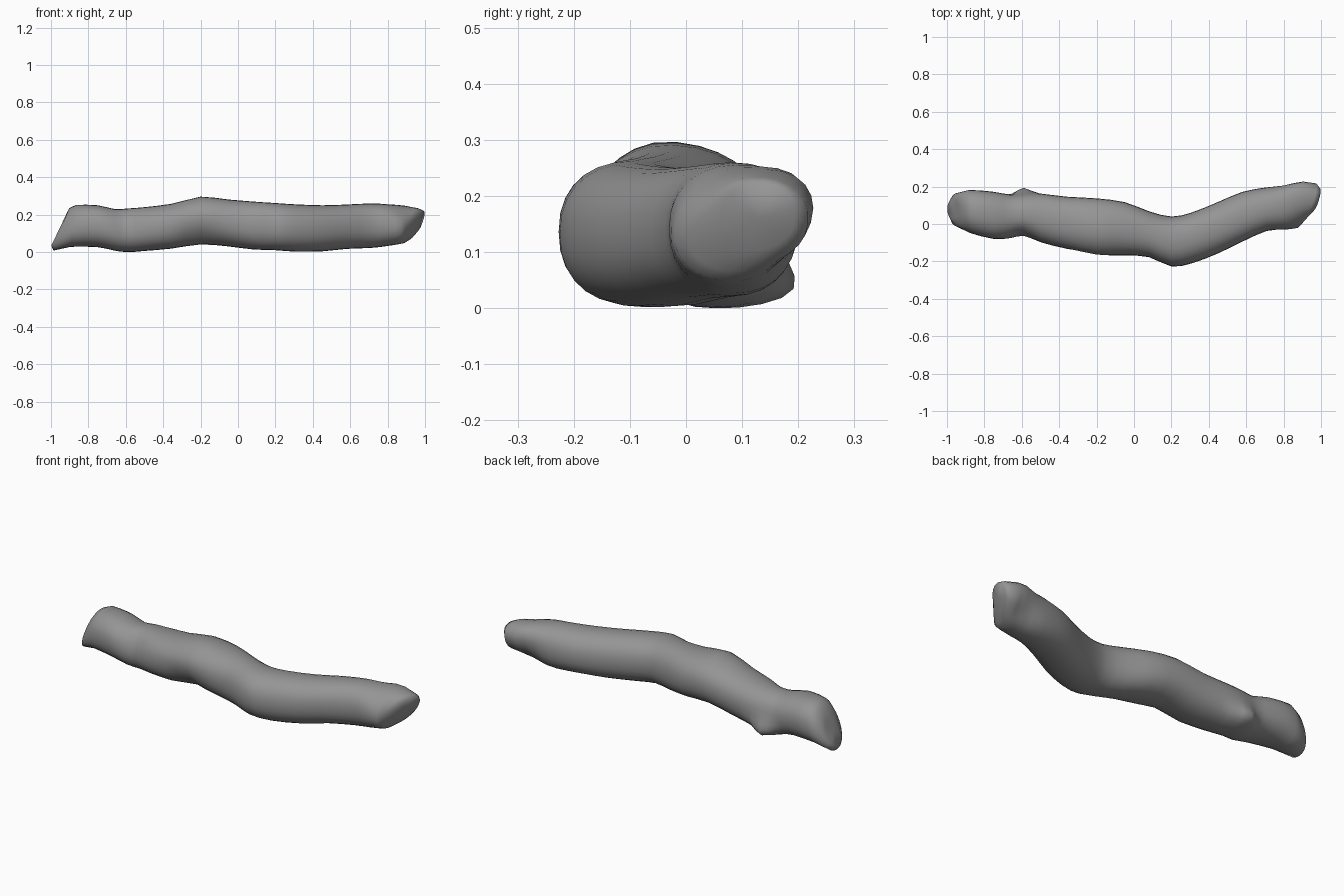
import bpy, bmesh, math
from mathutils import Vector

SIDES = 28

# Cross-sections along the branch: x, y min, y max, z min, z max
SECTIONS = [
    (-0.968, 0.03, 0.13, 0.035, 0.16),
    (-0.945, -0.012, 0.165, 0.008, 0.235),
    (-0.88, -0.047, 0.182, 0.028, 0.252),
    (-0.75, -0.08, 0.172, 0.026, 0.25),
    (-0.66, -0.078, 0.156, 0.008, 0.23),
    (-0.59, -0.068, 0.16, 0.0, 0.233),
    (-0.50, -0.098, 0.162, 0.006, 0.24),
    (-0.36, -0.134, 0.146, 0.018, 0.257),
    (-0.20, -0.172, 0.137, 0.04, 0.286),
    (-0.05, -0.168, 0.117, 0.03, 0.28),
    (0.08, -0.177, 0.068, 0.014, 0.27),
    (0.20, -0.227, 0.04, 0.01, 0.262),
    (0.31, -0.210, 0.062, 0.002, 0.255),
    (0.45, -0.157, 0.118, 0.004, 0.25),
    (0.58, -0.094, 0.172, 0.017, 0.254),
    (0.71, -0.037, 0.196, 0.022, 0.26),
    (0.80, -0.031, 0.206, 0.032, 0.255),
    (0.89, -0.026, 0.23, 0.045, 0.245),
    (0.935, -0.005, 0.22, 0.063, 0.235),
    (0.968, 0.055, 0.195, 0.10, 0.222),
]
# Slant of the end cuts: section index -> x shift per y and z direction
LEAN = {0: (0, 0.03), 1: (0, 0.042), 2: (0, 0.015),
        17: (0.015, 0.0), 18: (0.035, 0.02), 19: (0.02, 0.02)}
# Knots and hollows: centre, push, radius
BUMPS = [
    ((-0.59, 0.13, 0.04), (0, 0.055, -0.005), 0.06),
    ((-0.20, -0.05, 0.30), (0, 0, 0.012), 0.09),
    ((-0.22, -0.15, 0.08), (0, 0.03, 0.008), 0.09),
    ((-0.60, -0.06, 0.20), (0, 0.015, 0), 0.08),
    ((0.92, 0.0, 0.22), (0, 0.02, -0.015), 0.08),
    ((0.88, 0.2, 0.07), (0, -0.03, 0.015), 0.08),
    ((0.86, 0.2, 0.23), (0, 0.012, 0.012), 0.08),
]


def soft(v):
    # slightly squared circle
    return math.copysign(abs(v) ** 0.88, v)


def between(i):
    # smooth in-between section halfway from section i to i + 1
    p = [rows[min(max(j, 0), len(rows) - 1)] for j in (i - 1, i, i + 1, i + 2)]
    return [(-a + 9 * b + 9 * c - d) / 16 for a, b, c, d in zip(*p)]


# Add softened in-between sections, except at the cut ends
rows = [s + LEAN.get(i, (0, 0)) for i, s in enumerate(SECTIONS)]
full = []
for i, row in enumerate(rows):
    full.append(row)
    if 2 <= i <= 16:
        full.append(between(i))

bm = bmesh.new()
rings = []
for x, y0, y1, z0, z1, ly, lz in full:
    ring = []
    for k in range(SIDES):
        a = 2 * math.pi * k / SIDES
        c, s = soft(math.cos(a)), soft(math.sin(a))
        p = Vector((x + ly * c + lz * s,
                    (y0 + y1) / 2 + (y1 - y0) / 2 * c,
                    (z0 + z1) / 2 + (z1 - z0) / 2 * s))
        push = Vector()
        for centre, d, r in BUMPS:
            push += Vector(d) * math.exp(-((p - Vector(centre)).length / r) ** 2)
        p += push
        p.z = max(p.z, 0)
        ring.append(bm.verts.new(p))
    rings.append(ring)

# Bark skin between the sections, closed by end caps
for a, b in zip(rings, rings[1:]):
    for k in range(SIDES):
        n = (k + 1) % SIDES
        bm.faces.new((a[k], a[n], b[n], b[k]))
for ring in (rings[0], rings[-1]):
    mid = bm.verts.new(sum((v.co for v in ring), Vector()) / SIDES)
    for k in range(SIDES):
        bm.faces.new((ring[k], ring[(k + 1) % SIDES], mid))
bmesh.ops.recalc_face_normals(bm, faces=bm.faces)

mesh = bpy.data.meshes.new("branch")
bm.to_mesh(mesh)
bm.free()
mesh.shade_smooth()
branch = bpy.data.objects.new("branch", mesh)
bpy.context.collection.objects.link(branch)

# Dark grey bark
bark = bpy.data.materials.new("bark")
bark.diffuse_color = (0.3, 0.3, 0.3, 1)
mesh.materials.append(bark)
